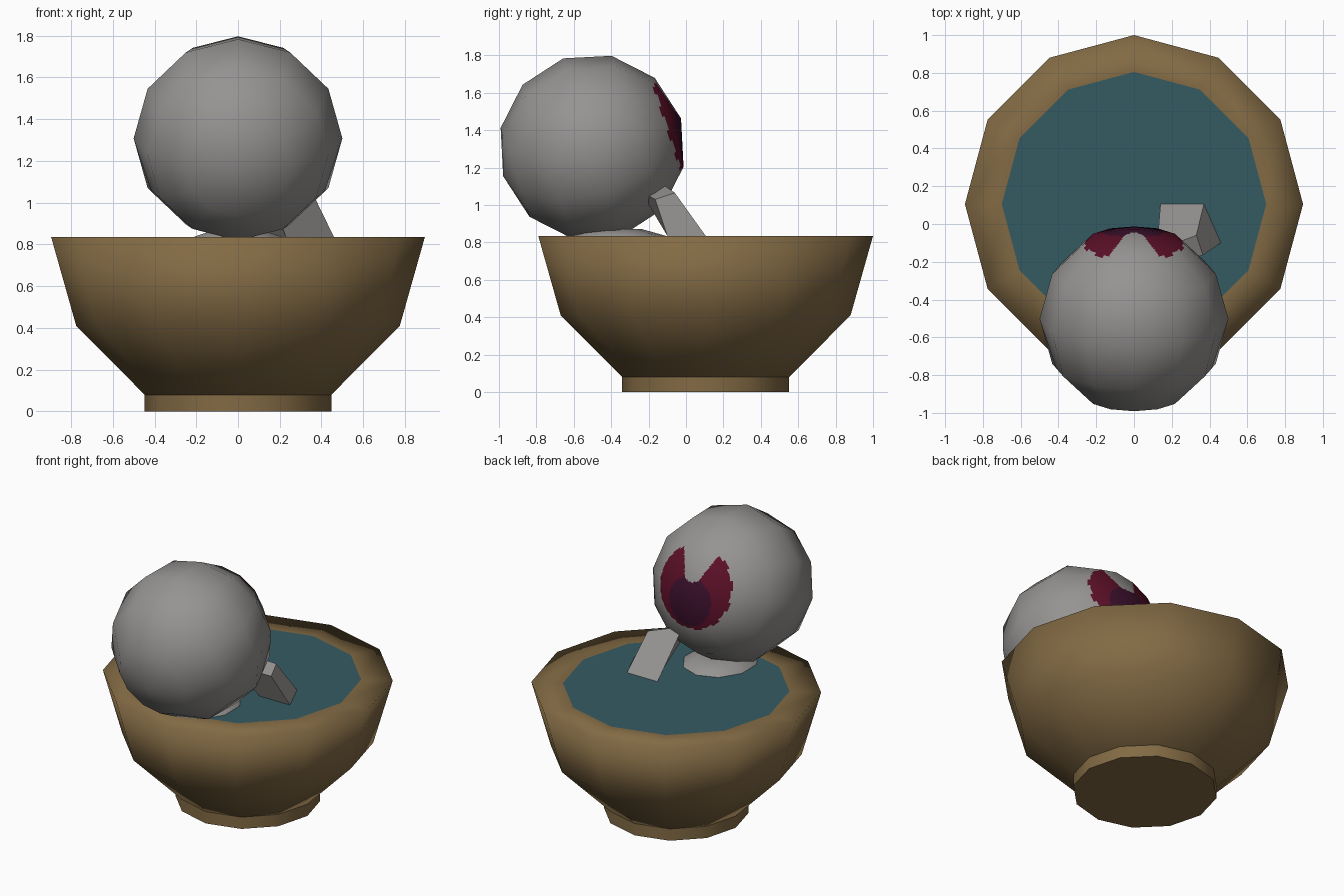
import bpy, bmesh
from math import sin, cos, pi, radians
from mathutils import Matrix, Vector

cube = bpy.data.objects.get("Cube")
if cube:
    bpy.data.objects.remove(cube, do_unlink=True)


def material(name, r, g, b):
    m = bpy.data.materials.new(name)
    m.use_nodes = True
    m.diffuse_color = (r, g, b, 1)
    m.node_tree.nodes["Principled BSDF"].inputs["Base Color"].default_value = (r, g, b, 1)
    return m


brown = material("brown clay", 0.225, 0.145, 0.058)
teal = material("teal liquid", 0.034, 0.105, 0.123)
white = material("off white", 0.305, 0.296, 0.288)
red = material("dark red", 0.105, 0.005, 0.021)
plum = material("dark plum", 0.043, 0.005, 0.025)


def finish(name, bm, mats, smooth=True):
    bmesh.ops.recalc_face_normals(bm, faces=bm.faces)
    mesh = bpy.data.meshes.new(name)
    for f in bm.faces:
        f.smooth = smooth
    bm.to_mesh(mesh)
    bm.free()
    for m in mats:
        mesh.materials.append(m)
    ob = bpy.data.objects.new(name, mesh)
    bpy.context.collection.objects.link(ob)
    return ob


def lathe(profile, sides, centre_y, squash=1):
    """Stack of rings (radius, height), closed at both ends."""
    bm = bmesh.new()
    rings = [[bm.verts.new((r * squash * sin(2 * pi * i / sides),
                            centre_y + r * cos(2 * pi * i / sides), z))
              for i in range(sides)] for r, z in profile]
    for a, b in zip(rings, rings[1:]):
        for i in range(sides):
            j = (i + 1) % sides
            bm.faces.new((a[i], a[j], b[j], b[i]))
    bm.faces.new(rings[0])
    bm.faces.new(rings[-1])
    return bm


# Bowl, with the liquid filling it level with the rim
RIM = 0.835
bm = lathe([(0.447, 0.08), (0.775, 0.41), (0.895, RIM), (0.70, RIM)], 12, 0.105)
bm.faces.ensure_lookup_table()
bm.faces[-1].material_index = 1
finish("bowl", bm, [brown, teal])

# Foot under the bowl
finish("bowl_foot", lathe([(0.447, 0), (0.447, 0.08)], 12, 0.105), [brown])
foot = bpy.data.objects["bowl_foot"]
bpy.context.view_layer.objects.active = foot
foot.select_set(True)
bpy.ops.object.shade_smooth_by_angle(angle=radians(40))
foot.select_set(False)

# Ball head: low-poly sphere, divided flat so the mouth can be coloured in
R = 0.5
bm = bmesh.new()
bmesh.ops.create_uvsphere(bm, u_segments=12, v_segments=6, radius=R)
bmesh.ops.subdivide_edges(bm, edges=bm.edges, cuts=13, use_grid_fill=True)


def mouth_colour(c):
    a, b = abs(c.x), -c.y
    if c.z < 0 or a * a + b * b > 0.262 ** 2:
        return 0
    # V notch with a rounded foot, opening upwards
    if b > 0.03 and a < min(0.04 + 0.45 * (b - 0.03), 2.5 * (b - 0.03)):
        return 0
    return 2 if a * a + (b + 0.09) ** 2 < 0.155 ** 2 else 1


for f in bm.faces:
    f.material_index = mouth_colour(f.calc_center_median())
head = finish("ball_head", bm, [white, red, plum])
head.data.normals_split_custom_set_from_vertices(
    [v.co.normalized() for v in head.data.vertices])
head.data.transform(Matrix.Translation((0, -0.502, 1.308)) @ Matrix.Rotation(radians(-72), 4, "X"))

# Body just breaking the surface below the head
finish("body_top", lathe([(0.28, 0.80), (0.26, RIM), (0.13, 0.872)], 10, -0.37, 0.87), [white])

# Raised arm: tapered block leaning from the liquid to the head
low = [(0.14, 0.105, RIM), (0.37, 0.105, RIM), (0.46, -0.10, RIM), (0.23, -0.10, RIM)]
high = [(0.12, -0.14, 1.12), (0.33, -0.06, 1.065), (0.365, -0.165, 1.03), (0.14, -0.24, 1.07)]
bm = bmesh.new()
lo = [bm.verts.new(p) for p in low]
hi = [bm.verts.new(p) for p in high]
for i in range(4):
    j = (i + 1) % 4
    bm.faces.new((lo[i], lo[j], hi[j], hi[i]))
bm.faces.new(lo)
bm.faces.new(hi)
finish("raised_arm", bm, [white], smooth=False)
